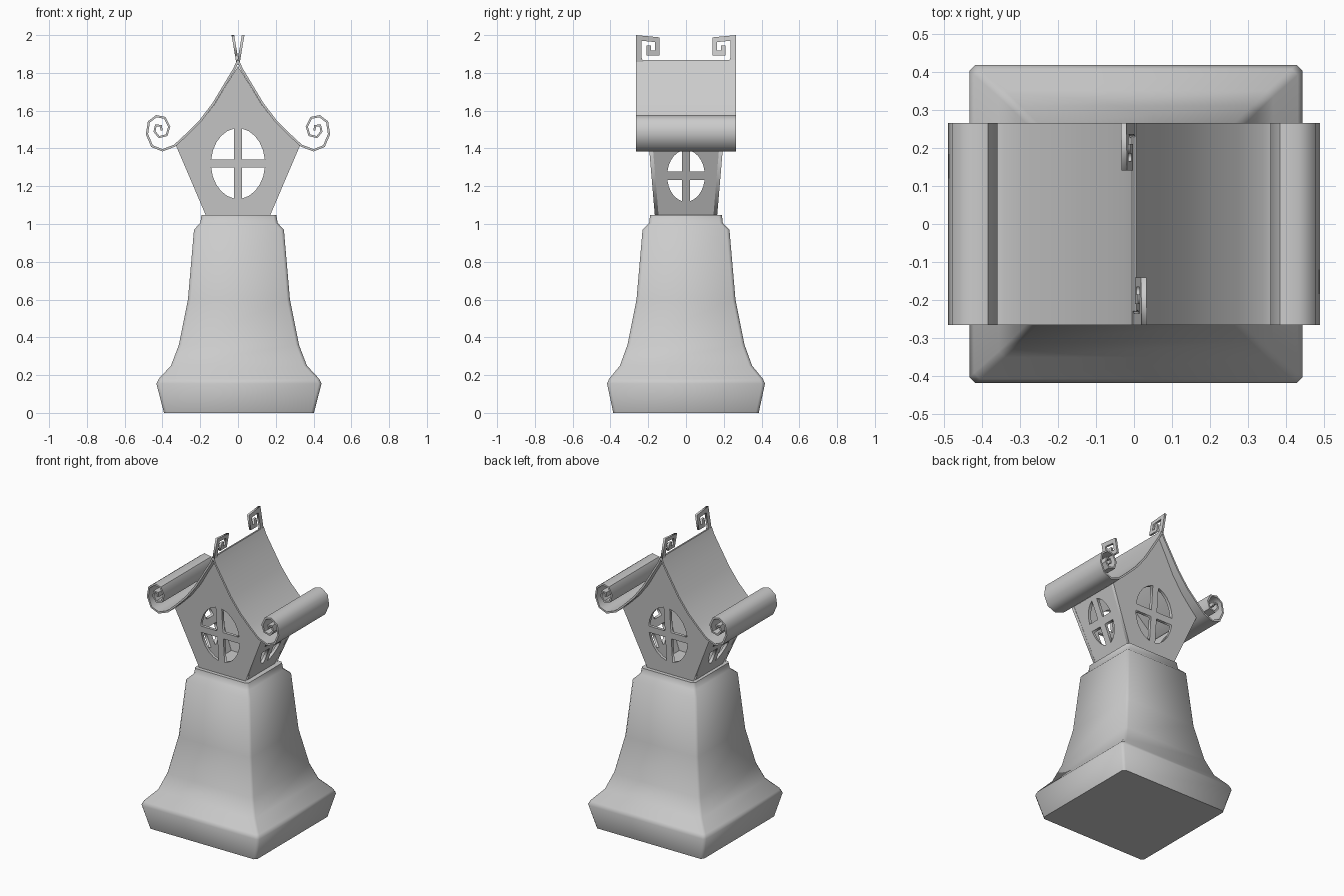
import bpy
import math
from mathutils import Matrix

cube = bpy.data.objects.get("Cube")
if cube:
    bpy.data.objects.remove(cube, do_unlink=True)

stone = bpy.data.materials.new("stone_grey")
stone.use_nodes = True
GREY = (0.6, 0.6, 0.6, 1)
stone.diffuse_color = GREY
stone.node_tree.nodes["Principled BSDF"].inputs["Base Color"].default_value = GREY

HALF_TURN = Matrix.Rotation(math.pi, 4, "Z")


def finish(name, data, matrix=None, smooth=False, thickness=0):
    """Link data as a mesh object, thicken, place and shade it."""
    obj = bpy.data.objects.new(name, data)
    bpy.context.collection.objects.link(obj)
    if thickness:
        mod = obj.modifiers.new("thickness", "SOLIDIFY")
        mod.thickness = thickness
        mod.offset = 0
    bpy.ops.object.select_all(action="DESELECT")
    obj.select_set(True)
    bpy.context.view_layer.objects.active = obj
    bpy.ops.object.convert(target="MESH")
    obj = bpy.context.view_layer.objects.active
    obj.name = name
    if matrix:
        obj.data.transform(matrix)
    obj.data.materials.clear()
    obj.data.materials.append(stone)
    if smooth:
        bpy.ops.object.shade_smooth_by_angle(angle=math.radians(50))
    return obj


def plate(name, loops, half_depth, matrix):
    """Flat plate from closed outlines; inner outlines become holes."""
    curve = bpy.data.curves.new(name, "CURVE")
    curve.dimensions = "2D"
    curve.fill_mode = "BOTH"
    curve.extrude = half_depth
    for loop in loops:
        spline = curve.splines.new("POLY")
        spline.points.add(len(loop) - 1)
        for point, (u, v) in zip(spline.points, loop):
            point.co = (u, v, 0, 1)
        spline.use_cyclic_u = True
    return finish(name, curve, matrix)


def window(cz, a, b, bar, steps=5):
    """Four openings of an oval window, divided by a cross."""
    t0, t1 = math.asin(bar / b), math.acos(bar / a)
    arc = [t0 + (t1 - t0) * i / steps for i in range(steps + 1)]
    quarter = [(bar, bar)] + [(a * math.cos(t), b * math.sin(t)) for t in arc]
    return [[(sx * u, cz + sz * v) for u, v in quarter]
            for sx in (1, -1) for sz in (1, -1)]


def mirrored(half):
    """Close a right-hand outline with its mirror image."""
    return half + [(-u, v) for u, v in reversed(half) if u > 0]


# Pedestal: chamfered square sections (half x, half y, height)
sections = [(0.397, 0.385, 0), (0.437, 0.418, 0.155), (0.425, 0.407, 0.18),
            (0.36, 0.35, 0.25), (0.318, 0.31, 0.36), (0.27, 0.262, 0.6),
            (0.238, 0.23, 0.97), (0.205, 0.195, 1.005), (0.198, 0.19, 1.048)]
verts, faces = [], []
c = 0.016
for hx, hy, z in sections:
    corner = [(hx, hy - c), (hx - c, hy)]
    ring = corner + [(-x, y) for x, y in reversed(corner)]
    ring += [(-x, -y) for x, y in ring]
    verts += [(x + 0.005, y, z) for x, y in ring]
for r in range(len(sections) - 1):
    for i in range(8):
        j = (i + 1) % 8
        faces.append((r * 8 + i, r * 8 + j, r * 8 + 8 + j, r * 8 + 8 + i))
last = len(verts) - 8
faces += [tuple(range(7, -1, -1)), tuple(range(last, last + 8))]
mesh = bpy.data.meshes.new("pedestal")
mesh.from_pydata(verts, [], faces)
finish("pedestal", mesh, smooth=True)

# Lantern house walls, leaning outward from the collar
BASE, WALL = 1.045, 0.01
gable = mirrored([(0.17, BASE), (0.328, 1.415), (0.265, 1.472), (0.2, 1.537),
                  (0.125, 1.632), (0.06, 1.74), (0, 1.835)])
side = mirrored([(0.165, BASE), (0.195, 1.415)])
lean_y, lean_x = 0.085, 0.421
front_place = Matrix(((1, 0, 0, 0),
                      (0, -lean_y, -1, -0.165 + WALL + lean_y * BASE),
                      (0, 1, 0, 0), (0, 0, 0, 1)))
side_place = Matrix(((0, lean_x, 1, 0.17 - WALL - lean_x * BASE),
                     (1, 0, 0, 0), (0, 1, 0, 0), (0, 0, 0, 1)))
gable_loops = [gable] + window(1.32, 0.143, 0.187, 0.022)
side_loops = [side] + window(1.255, 0.1, 0.137, 0.022)
plate("front_wall", gable_loops, WALL, front_place)
plate("back_wall", gable_loops, WALL, HALF_TURN @ front_place)
plate("left_wall", side_loops, WALL, side_place)
plate("right_wall", side_loops, WALL, HALF_TURN @ side_place)

# Swept roof sheets ending in scrolled eaves
eave = [(0, 1.865), (0.02, 1.82), (0.065, 1.745), (0.13, 1.637), (0.2, 1.545),
        (0.27, 1.475), (0.335, 1.415), (0.4, 1.39), (0.455, 1.412),
        (0.482, 1.475), (0.472, 1.54), (0.432, 1.571), (0.387, 1.562),
        (0.364, 1.515), (0.378, 1.47), (0.418, 1.46), (0.442, 1.49),
        (0.435, 1.522), (0.408, 1.52), (0.405, 1.495)]
for name, s in (("left_roof", 1), ("right_roof", -1)):
    verts = [(s * x, y * s, z) for x, z in eave for y in (-0.265, 0.265)]
    faces = [(i, i + 2, i + 3, i + 1) for i in range(0, len(verts) - 2, 2)]
    mesh = bpy.data.meshes.new(name)
    mesh.from_pydata(verts, [], faces)
    finish(name, mesh, smooth=True, thickness=0.012)

# Square-scroll finials leaning opposite ways at the ridge ends
scroll = [(0, 1.845), (0, 2.0), (0.125, 1.988), (0.125, 1.893),
          (0.055, 1.893), (0.055, 1.945), (0.08, 1.945), (0.08, 1.918),
          (0.1, 1.918), (0.1, 1.963), (0.03, 1.97), (0.03, 1.88),
          (0.045, 1.845)]
tilt = 0.17
finial_place = Matrix(((0, tilt, 1, -tilt * 1.84), (1, 0, 0, -0.265),
                       (0, 1, 0, 0), (0, 0, 0, 1)))
plate("front_finial", [scroll], 0.007, finial_place)
plate("back_finial", [scroll], 0.007, HALF_TURN @ finial_place)
